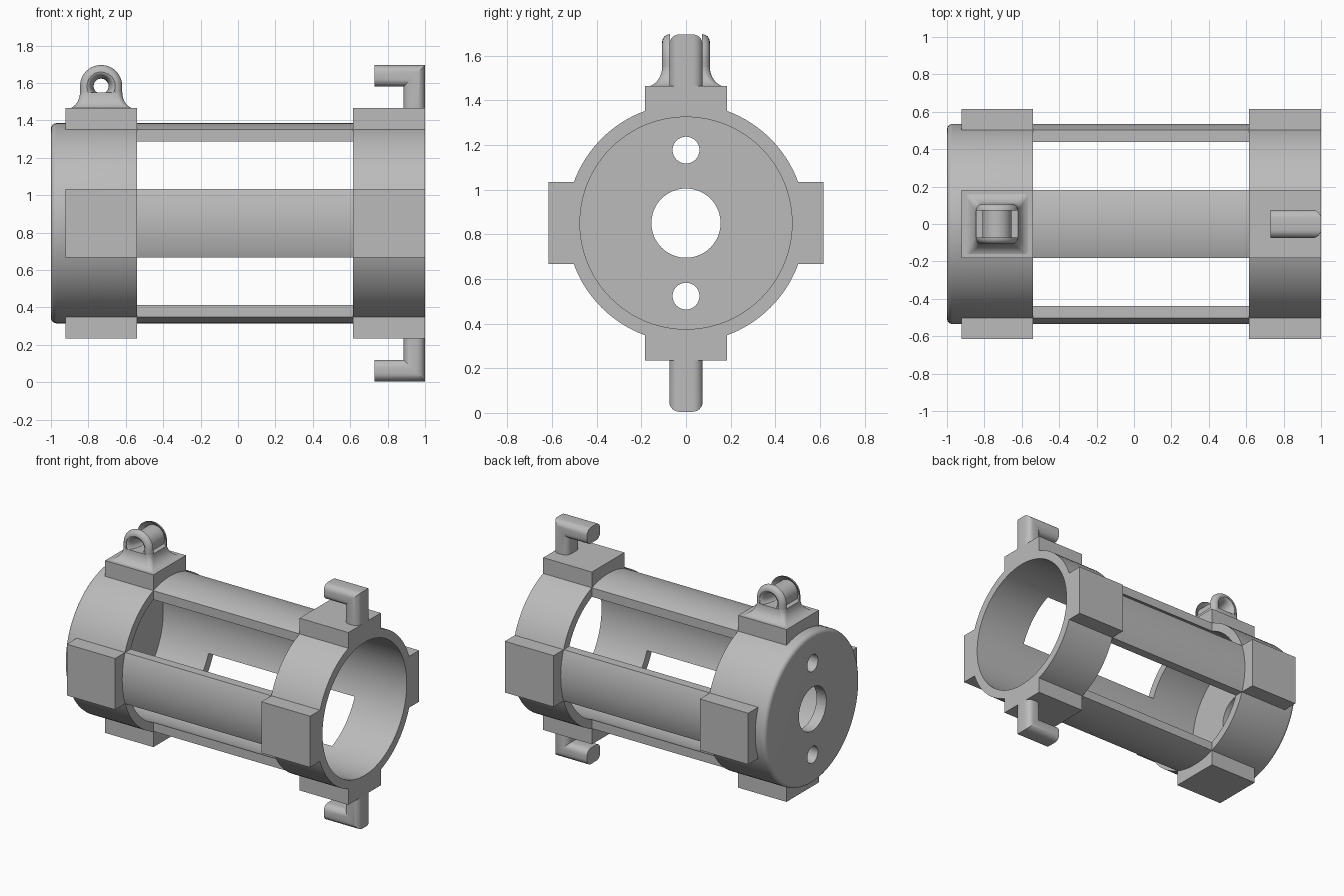
import bpy, bmesh
from math import sin, cos, pi, radians
from mathutils import Vector

if "Cube" in bpy.data.objects:
    bpy.data.objects.remove(bpy.data.objects["Cube"])

CZ = 0.85                 # height of the tube axis
R_OUT, R_IN = 0.535, 0.475
X0, X1 = -0.54, 0.615     # window span
PAD, REACH = 0.183, 0.615 # pad half width and reach from the axis

grey = bpy.data.materials.new("plain_grey")
grey.use_nodes = True
grey.diffuse_color = (0.5, 0.5, 0.5, 1)
grey.node_tree.nodes["Principled BSDF"].inputs["Base Color"].default_value = (0.5, 0.5, 0.5, 1)


def make(name, bm):
    bmesh.ops.remove_doubles(bm, verts=bm.verts, dist=1e-5)
    bmesh.ops.recalc_face_normals(bm, faces=bm.faces)
    mesh = bpy.data.meshes.new(name)
    bm.to_mesh(mesh)
    bm.free()
    mesh.materials.append(grey)
    ob = bpy.data.objects.new(name, mesh)
    bpy.context.collection.objects.link(ob)
    return ob


def smooth(ob, angle=30):
    bpy.ops.object.select_all(action='DESELECT')
    bpy.context.view_layer.objects.active = ob
    ob.select_set(True)
    bpy.ops.object.shade_smooth_by_angle(angle=radians(angle))


def loft(name, sections, closed=False):
    """Skin a list of equal-length point loops."""
    bm = bmesh.new()
    rings = [[bm.verts.new(p) for p in s] for s in sections]
    n = len(rings[0])
    pairs = list(zip(rings, rings[1:])) + ([(rings[-1], rings[0])] if closed else [])
    for a, b in pairs:
        for i in range(n):
            j = (i + 1) % n
            bm.faces.new((a[i], a[j], b[j], b[i]))
    if not closed:
        bm.faces.new(rings[0])
        bm.faces.new(rings[-1])
    return make(name, bm)


def add_box(bm, lo, hi):
    lo, hi = Vector(lo), Vector(hi)
    vs = bmesh.ops.create_cube(bm, size=1)["verts"]
    for v in vs:
        v.co = (lo + hi) / 2 + v.co * (hi - lo)


def add_rod(bm, z, r):
    """Cylinder along x through the end cap."""
    vs = bmesh.ops.create_cone(bm, cap_ends=True, segments=48, radius1=r, radius2=r, depth=0.4)["verts"]
    for v in vs:
        v.co = Vector((v.co.z - 1, v.co.x, v.co.y + z))


def boolean(target, tool, op):
    mod = target.modifiers.new("bool", 'BOOLEAN')
    mod.operation, mod.solver, mod.object = op, 'EXACT', tool
    bpy.context.view_layer.objects.active = target
    bpy.ops.object.modifier_apply(modifier=mod.name)
    bpy.data.objects.remove(tool)


def round_rect(hx, hy, r, steps=6):
    pts = []
    for k, (sx, sy) in enumerate([(1, 1), (-1, 1), (-1, -1), (1, -1)]):
        for i in range(steps + 1):
            a = (k + i / steps) * pi / 2
            pts.append((sx * (hx - r) + r * cos(a), sy * (hy - r) + r * sin(a)))
    return pts


# Tube with a closed, rounded end: spun profile
F = 0.03
profile = [(-1, 0)]
profile += [(-1 + F - F * cos(t), R_OUT - F + F * sin(t)) for t in [i * pi / 12 for i in range(7)]]
profile += [(1, R_OUT), (1, R_IN), (-0.923, R_IN), (-0.923, 0)]
bm = bmesh.new()
vs = [bm.verts.new((x, 0, CZ + r)) for x, r in profile]
es = [bm.edges.new(p) for p in zip(vs, vs[1:])]
bmesh.ops.spin(bm, geom=vs + es, cent=(0, 0, CZ), axis=(1, 0, 0), angle=2 * pi, steps=96)
housing = make("housing", bm)

# Four square pads on each end ring
bm = bmesh.new()
for a, b in ((-0.922, X0), (X1, 1)):
    for s in (-1, 1):
        near, far = sorted((s * 0.495, s * REACH))
        add_box(bm, (a, near, CZ - PAD), (b, far, CZ + PAD))
        add_box(bm, (a, -PAD, CZ + near), (b, PAD, CZ + far))
boolean(housing, make("pads", bm), 'UNION')

# Four windows leaving straight rails, and three holes in the end cap
bm = bmesh.new()
for sy in (-1, 1):
    for sz in (-1, 1):
        ys, zs = sorted((sy * PAD, sy * 0.8)), sorted((sz * PAD, sz * 0.8))
        add_box(bm, (X0, ys[0], CZ + zs[0]), (X1, ys[1], CZ + zs[1]))
for z, r in ((CZ, 0.155), (CZ + 0.327, 0.06), (CZ - 0.327, 0.06)):
    add_rod(bm, z, r)
boolean(housing, make("cutters", bm), 'DIFFERENCE')
smooth(housing)

# Bent hooks: rounded bar swept round a mitred corner
T, W = 0.0575, 0.075
for name, s in (("upper_hook", 1), ("lower_hook", -1)):
    bar = round_rect(T, W, 0.045)
    top = CZ + s * 0.7875
    sections = [[(1 - T + u, y, CZ + s * 0.6) for u, y in bar],
                [(1 - T + u, y, top + s * u) for u, y in bar],
                [(0.73, y, top + s * u) for u, y in bar]]
    smooth(loft(name, sections))

# Flared foot of the lifting eye
EX, EZ, ER, EY = -0.732, 1.583, 0.113, 0.107
foot = []
for i in range(9):
    t = i / 8 * pi / 2
    k = 1 - sin(t)
    foot.append([(EX + x, y, 1.46 + 0.09 * (1 - cos(t)))
                 for x, y in round_rect(ER + 0.076 * k, EY + 0.076 * k, 0.002 + 0.033 * (1 - k))])
smooth(loft("eye_foot", foot), 40)


# Lifting eye: rounded arch with a flared hole
def arch(y, inset):
    r, pts = ER - inset, []
    for i in range(48):
        a = i * pi / 24
        c, s = cos(a), sin(a)
        k = r if s >= 0 else min(r / max(abs(c), 1e-6), 0.1 / -s)
        pts.append((EX + k * c, y, EZ + k * s))
    return pts


def bore(y, r):
    return [(EX + r * cos(i * pi / 24), y, EZ + r * sin(i * pi / 24)) for i in range(48)]


B = 0.035
quarter = [i * pi / 12 for i in range(7)]
half = [arch(-EY + B * (1 - sin(t)), B * (1 - cos(t))) for t in quarter]
half = [[(x, -y, z) for x, y, z in s] for s in half]
outer = half + [[(x, -y, z) for x, y, z in s] for s in reversed(half)]
inner = [bore(-EY * cos(t), 0.04 + 0.035 * (1 - sin(t))) for t in [i * pi / 16 for i in range(17)]]
smooth(loft("lifting_eye", outer + inner, closed=True), 40)
